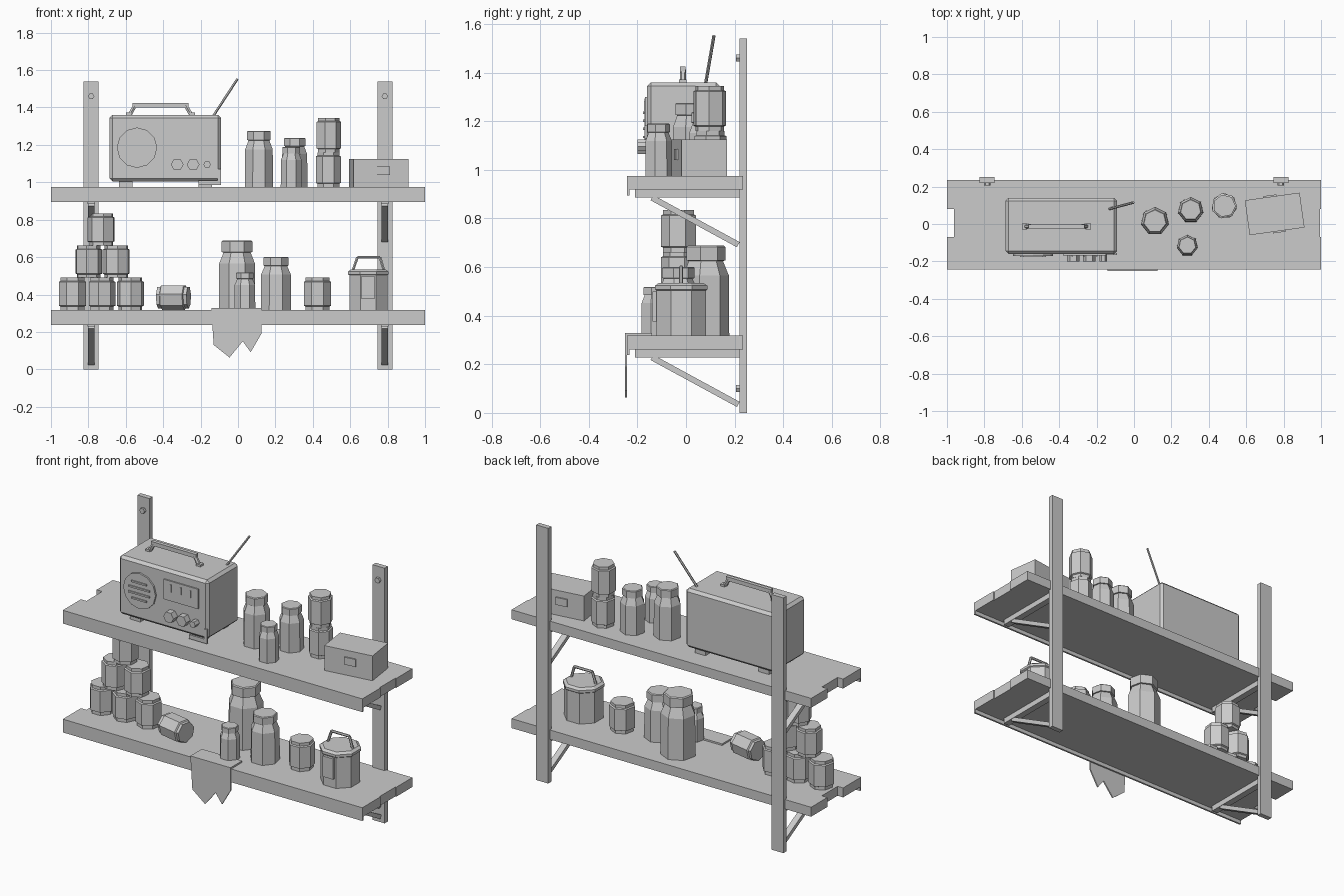
import bpy, bmesh, math
from mathutils import Vector, Matrix

if "Cube" in bpy.data.objects:
    bpy.data.objects.remove(bpy.data.objects["Cube"])

grey = bpy.data.materials.new("plain_grey")
grey.diffuse_color = (0.6, 0.6, 0.6, 1)
grey.use_nodes = True
grey.node_tree.nodes["Principled BSDF"].inputs["Base Color"].default_value = grey.diffuse_color


def finish(name, bm):
    bmesh.ops.recalc_face_normals(bm, faces=bm.faces)
    me = bpy.data.meshes.new(name)
    bm.to_mesh(me)
    bm.free()
    me.materials.append(grey)
    ob = bpy.data.objects.new(name, me)
    bpy.context.collection.objects.link(ob)
    return ob


def box(name, x, y, z, bevel=0, turn=0):
    """Box from (min, max) ranges, optionally chamfered and turned about its centre."""
    bm = bmesh.new()
    bmesh.ops.create_cube(bm, size=1)
    for v in bm.verts:
        v.co = Vector((v.co.x * (x[1] - x[0]), v.co.y * (y[1] - y[0]), v.co.z * (z[1] - z[0])))
    if bevel:
        bmesh.ops.bevel(bm, geom=bm.edges[:], offset=bevel, segments=1, affect='EDGES')
    ob = finish(name, bm)
    ob.location = (sum(x) / 2, sum(y) / 2, sum(z) / 2)
    ob.rotation_euler.z = turn
    return ob


def lathe(name, profile, sides, loc, phase=0.0):
    """Closed faceted solid from (radius, height) pairs."""
    bm = bmesh.new()
    rings = []
    for r, h in profile:
        rings.append([bm.verts.new((r * math.cos(phase + math.tau * i / sides),
                                    r * math.sin(phase + math.tau * i / sides), h))
                      for i in range(sides)])
    for a, b in zip(rings, rings[1:]):
        for i in range(sides):
            j = (i + 1) % sides
            bm.faces.new((a[i], a[j], b[j], b[i]))
    bm.faces.new(rings[0][::-1])
    bm.faces.new(rings[-1])
    ob = finish(name, bm)
    ob.location = loc
    return ob


def rod(name, a, b, r, sides=6):
    a, b = Vector(a), Vector(b)
    ob = lathe(name, [(r, 0), (r, (b - a).length)], sides, a)
    ob.rotation_mode = 'QUATERNION'
    ob.rotation_quaternion = (b - a).to_track_quat('Z', 'Y')
    return ob


def plate(name, pts, y, thick):
    """Flat outline in the front plane, given thickness towards +y."""
    bm = bmesh.new()
    f = bm.faces.new([bm.verts.new((px, y, pz)) for px, pz in pts])
    new = bmesh.ops.extrude_face_region(bm, geom=[f])['geom']
    bmesh.ops.translate(bm, verts=[v for v in new if isinstance(v, bmesh.types.BMVert)],
                        vec=(0, thick, 0))
    return finish(name, bm)


def bottle(name, x, y, z, r, h, phase=math.pi / 2):
    return lathe(name, [(r, 0), (r * .98, h * .67), (r * .74, h * .83), (r * .84, h * .835),
                        (r * .84, h * .985), (r * .78, h)], 7, (x, y, z), phase)


def can(name, x, y, z, h=0.172, phase=math.pi / 2, r=0.074):
    return lathe(name, [(r * .88, 0), (r * .88, .018), (r, .022), (r, h - .022),
                        (r * .88, h - .018), (r * .88, h)], 7, (x, y, z), phase)


# uprights with bolts
for s, side in ((-1, "left"), (1, "right")):
    cx = s * 0.785
    box(side + "_upright", (cx - .04, cx + .04), (.22, .25), (0, 1.54))
    for z in (.10, 1.46):
        rod(side + "_bolt", (cx, .225, z), (cx, .205, z), .017)

# shelves: three planks, front lip, brackets
for top, level in ((.318, "lower"), (.975, "upper")):
    for x0, x1, y0, y1 in ((-1, 1, -.24, -.07), (-.963, .994, -.07, .08), (-1, 1, .08, .235)):
        box(level + "_plank", (x0, x1), (y0, y1), (top - .057, top))
    box(level + "_front_lip", (-1, 1), (-.243, -.232), (top - .08, top))
    for cx in (-.785, .785):
        box(level + "_bracket_arm", (cx - .02, cx + .02), (-.21, .22), (top - .09, top - .057))
        a, b = Vector((cx, -.14, top - .09)), Vector((cx, .215, top - .283))
        strut = box(level + "_bracket_strut", (-.018, .018), (-.012, .012),
                    (-(b - a).length / 2, (b - a).length / 2))
        strut.location = (a + b) / 2
        strut.rotation_euler.x = math.atan2(-(b - a).y, (b - a).z)

# radio body and feet
box("radio_body", (-.687, -.09), (-.16, .14), (1.005, 1.36), .016)
for x in (-.6, -.175):
    for y in (-.1, .09):
        box("radio_foot", (x - .035, x + .035), (y - .025, y + .025), (.975, 1.01))
plate("radio_broken_corner", [(-.21, .985), (-.092, .985), (-.092, 1.07), (-.11, 1.07),
                              (-.11, 1.01), (-.21, 1.01)], -.166, .012)

# radio speaker with bars, dial with ticks, knobs
rod("radio_speaker", (-.54, -.155, 1.185), (-.54, -.17, 1.185), .108, 12)
for dz, w in ((.05, .05), (.017, .07), (-.017, .07), (-.05, .05)):
    box("speaker_bar", (-.54 - w, -.54 + w), (-.177, -.168), (1.18 + dz, 1.19 + dz))
box("radio_dial", (-.38, -.15), (-.168, -.155), (1.18, 1.30))
for x in (-.33, -.265, -.2):
    box("dial_tick", (x - .004, x + .004), (-.173, -.165), (1.235, 1.28))
for x, r in ((-.325, .034), (-.24, .034), (-.165, .02)):
    rod("radio_knob", (x, -.155, 1.095), (x, -.2, 1.095), r)

# radio handle and aerial
hy = -.013
for x0, x1 in ((-.585, -.55), (-.245, -.28)):
    rod("handle_leg", (x0, hy, 1.35), (x1, hy, 1.412), .012)
    box("handle_mount", (x0 - .014, x0 + .014), (hy - .016, hy + .016), (1.355, 1.372))
box("handle_grip", (-.565, -.265), (hy - .011, hy + .011), (1.4, 1.424))
rod("aerial", (-.135, .08, 1.35), (-.003, .115, 1.552), .007)

# upper shelf goods
bottle("tall_bottle", .112, .015, .975, .077, .3)
bottle("middle_bottle", .303, .075, .975, .07, .262)
bottle("short_bottle", .285, -.115, .975, .058, .215)
for i in range(2):
    can("upper_can", .483, .097, .975 + i * .185, .185, math.pi / 2 + i * .2, .069)
box("storage_box", (.604, .9), (-.04, .148), (.975, 1.125), 0, math.radians(8))
for s in (-1, 1):
    c = Vector((.752, .054)) + Matrix.Rotation(math.radians(8), 2) @ Vector((.012 * -s, .096 * s))
    box("box_latch", (c.x - .035, c.x + .035), (c.y - .006, c.y + .006), (1.04, 1.085), 0,
        math.radians(8))

# can pyramid on the lower shelf
zb = .318
for row, xs in enumerate(((-.885, -.73, -.575), (-.8, -.65), (-.73,))):
    for i, x in enumerate(xs):
        can("stacked_can", x, -.03, zb + row * .172, .172, math.pi / 2 + .25 * i + .3 * row)

# fallen can
yaw = math.radians(-12)
fallen = can("fallen_can", -.345 - .083 * math.cos(yaw), -.1 - .083 * math.sin(yaw), zb + .068,
             .166, 0, .07)
fallen.rotation_euler = (0, math.pi / 2, yaw)

# lower shelf bottles and can
bottle("large_bottle", -.005, .078, zb, .1, .37)
bottle("medium_bottle", .203, -.035, zb, .083, .283)
bottle("small_bottle", .037, -.132, zb, .057, .2)
can("single_can", .425, .0, zb)

# lidded pot with handle and label
px, py = .697, -.02
lathe("pot", [(.11, 0), (.11, .185), (.117, .19), (.117, .205), (.1, .216)], 8, (px, py, zb),
      math.pi / 8)
path = [(px - .085, zb + .205), (px - .058, .6), (px + .062, .6), (px + .085, zb + .205)]
for (xa, za), (xb, zz) in zip(path, path[1:]):
    rod("pot_handle", (xa, py, za), (xb, py, zz), .008)
box("pot_label", (.66, .73), (-.137, -.115), (.375, .5))

# torn cloth hanging over the lower front edge
box("cloth_top", (-.143, .125), (-.25, -.14), (.317, .328))
plate("cloth_drop", [(-.143, .328), (.125, .328), (.125, .19), (.068, .092), (.025, .15),
                     (-.045, .063), (-.13, .13)], -.25, .008)
